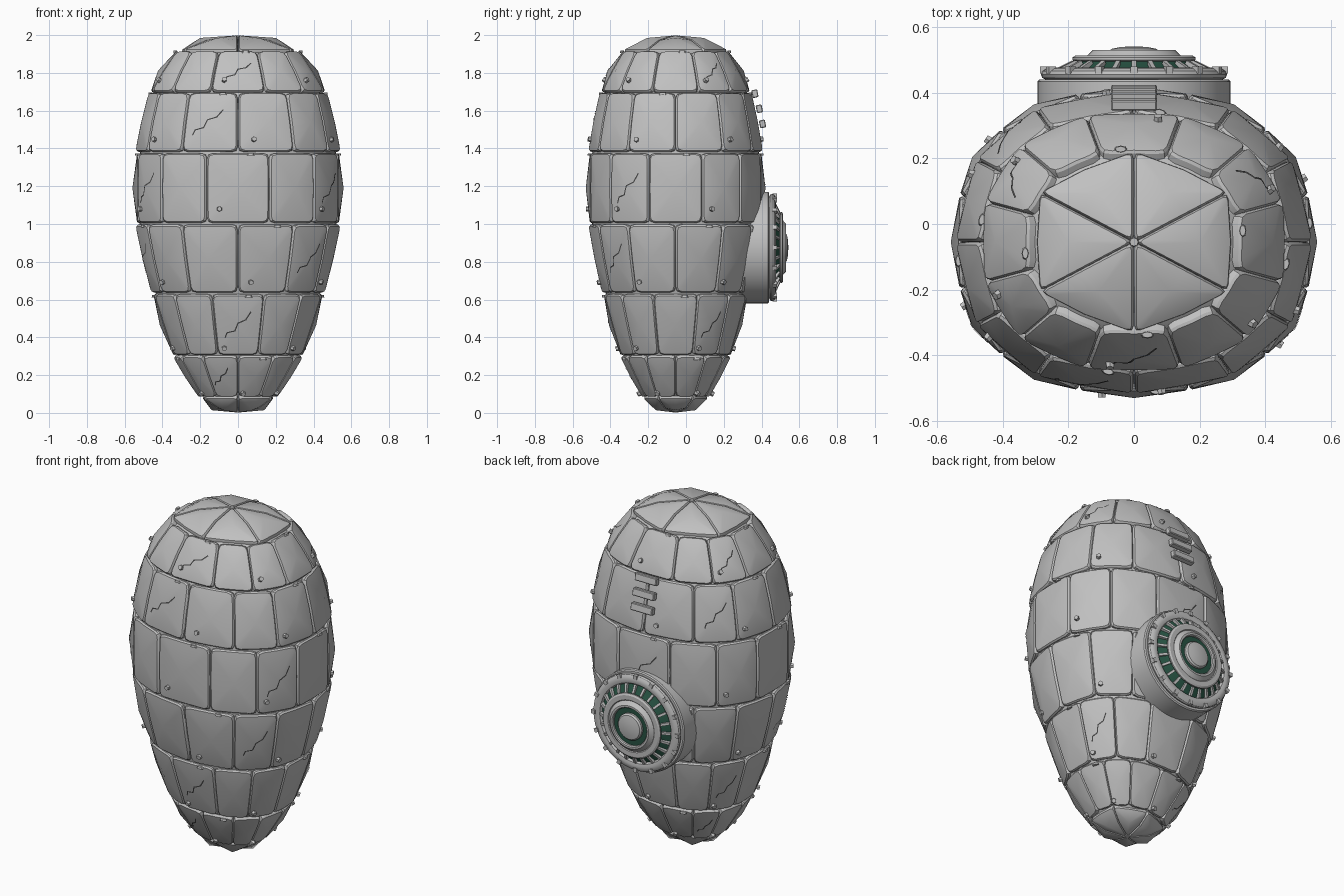
import bpy, bmesh, math
from mathutils import Vector, Matrix
from mathutils.bvhtree import BVHTree

if "Cube" in bpy.data.objects:
    bpy.data.objects.remove(bpy.data.objects["Cube"])


def material(name, rgb):
    m = bpy.data.materials.new(name)
    m.use_nodes = True
    m.diffuse_color = (*rgb, 1)
    m.node_tree.nodes["Principled BSDF"].inputs["Base Color"].default_value = (*rgb, 1)
    return m


GREY = material("stone grey", (.53, .53, .53))
DARK = material("crack grey", (.06, .06, .06))
GREEN = material("dark green", (.02, .085, .055))

CY = -.055      # depth of the egg axis
COUNT = 12      # plates per row
# Egg half-width and height; even entries are the seams between rows
PROFILE = [(0, 0), (.138, .018), (.207, .08), (.285, .19), (.347, .30), (.41, .465),
           (.458, .63), (.515, .815), (.545, 1.0), (.555, 1.19), (.545, 1.38),
           (.523, 1.54), (.472, 1.70), (.42, 1.81), (.33, 1.92), (.2, 1.981), (0, 2)]


def surf(a, i, shrink=1.0):
    """Point on the egg: angle a from the front towards +x, profile entry i."""
    r, z = PROFILE[i]
    bend = lambda v: math.copysign(abs(v) ** .87, v)
    return Vector((r * shrink * bend(math.sin(a)), CY - .85 * r * shrink * bend(math.cos(a)),
                   1 + (z - 1) * (1 - (1 - shrink) * .6)))


def finish(bm, name, mat, smooth=30):
    bmesh.ops.recalc_face_normals(bm, faces=bm.faces)
    me = bpy.data.meshes.new(name)
    bm.to_mesh(me)
    bm.free()
    me.materials.append(mat)
    ob = bpy.data.objects.new(name, me)
    bpy.context.collection.objects.link(ob)
    if smooth:
        bpy.ops.object.select_all(action='DESELECT')
        ob.select_set(True)
        bpy.context.view_layer.objects.active = ob
        bpy.ops.object.shade_smooth_by_angle(angle=math.radians(smooth))


def plate(bm, corners, mids, centre, n, cut=.03):
    """Raised plate with clipped corners; mids[k] lies between corners k and k+1."""
    ring = []
    for k, c in enumerate(corners):
        ends = [c + (m - c) * min(.45, cut / (m - c).length) for m in (mids[k - 1], mids[k])]
        ring += [ends[0], (ends[0] + ends[1] + c * 2) / 4, ends[1], mids[k]]
    loops = [[bm.verts.new(centre + (p - centre) * s - n * d) for p in ring]
             for s, d in ((.935, 0), (.97, .008), (.97, .05))]
    top = bm.verts.new(centre + n * .004)
    for k in range(len(ring)):
        j = (k + 1) % len(ring)
        bm.faces.new((top, loops[0][k], loops[0][j]))
        for lo, hi in zip(loops, loops[1:]):
            bm.faces.new((lo[k], hi[k], hi[j], lo[j]))
    bm.faces.new(loops[2])


def stud(bm, pos, axis, r, h, sides=6, squash=Matrix()):
    m = Matrix.Translation(pos) @ squash @ axis.to_track_quat('Z', 'Y').to_matrix().to_4x4()
    bmesh.ops.create_cone(bm, cap_ends=True, segments=sides, radius1=r, radius2=r * .8,
                          depth=h, matrix=m)


def box(bm, size, m):
    bmesh.ops.create_cube(bm, size=1, matrix=m @ Matrix.Diagonal((*size, 1)))


CRACK = [(-.5, -.5), (-.42, -.3), (-.12, -.22), (0, .08), (.3, .2), (.5, .5)]


def crack(bm, tree, c, e, up, n, w, h):
    """Thin dark zigzag strip laid on a plate."""
    pts = [Vector(p) for p in CRACK]
    path = [a.lerp(b, t / 3) for a, b in zip(pts, pts[1:]) for t in range(3)] + [pts[-1]]
    last = None
    for p in path:
        hit = tree.ray_cast(c + e * p.x * w + up * p.y * h + n * .2, -n)[0]
        if hit is None:
            last = None
            continue
        side = (up - e) * .0025
        pair = [bm.verts.new(hit + side * s + n * .002) for s in (-1, 1)]
        if last:
            bm.faces.new((last[0], pair[0], pair[1], last[1]))
        last = pair


# Inner shell seen through the seams
bm = bmesh.new()
SEG = 48
rings = [[bm.verts.new(surf(math.tau * k / SEG, i, .955)) for k in range(SEG)]
         for i in range(1, len(PROFILE) - 1)]
for a, b in zip(rings, rings[1:]):
    for k in range(SEG):
        bm.faces.new((a[k], a[(k + 1) % SEG], b[(k + 1) % SEG], b[k]))
bm.faces.new(rings[0])
bm.faces.new(rings[-1])
finish(bm, "inner_shell", GREY)

# Six staggered rows of plates, with studs and cracks
studs, cracks = bmesh.new(), bmesh.new()
CRACKED = [(7, 11), (0, 4, 8), (1, 5, 9), (2, 6, 10), (7, 11), (0, 4, 8)]
STUD_DROP = (.41, .38, .34, .29, .28, .2)
half = math.pi / COUNT
for row in range(6):
    bm = bmesh.new()
    lo = 2 + row * 2
    frames = []
    for i in range(COUNT):
        a = half * (2 * i + (row + 1) % 2)
        corners = [surf(a - half, lo), surf(a + half, lo),
                   surf(a + half, lo + 2), surf(a - half, lo + 2)]
        arcs = [surf(a, lo), surf(a + half, lo + 1), surf(a, lo + 2), surf(a - half, lo + 1)]
        # Plate edges run nearly straight, so that each plate is a low pyramid
        mids = [((corners[k] + corners[(k + 1) % 4]) / 2).lerp(arcs[k], .3) for k in range(4)]
        c = surf(a, lo + 1)
        e, up = mids[1] - mids[3], mids[2] - mids[0]
        n = e.cross(up).normalized()
        plate(bm, corners, mids, c, n)
        frames.append((a, c, e, up, n, corners))
    tree = BVHTree.FromBMesh(bm)
    for i, (a, c, e, up, n, corners) in enumerate(frames):
        if i in CRACKED[row]:
            crack(cracks, tree, c, e.normalized(), up.normalized(), n,
                  e.length * .55, up.length * .42)
        if i % 2 == 0:
            hit = tree.ray_cast(c - e * .29 - up * STUD_DROP[row] + n * .2, -n)[0]
            if hit:
                stud(studs, hit, n, .016, .03)
        if i % 3 == (2 if row == 4 else 0):
            # Oval stud lying along the upper edge
            pos = corners[3].lerp(corners[2], .7) - up.normalized() * .012
            turn = Matrix.Rotation(a, 4, 'Z')
            oval = turn @ Matrix.Diagonal((1, .55, 1, 1)) @ turn.inverted()
            stud(studs, pos + n * .006, Vector((0, 0, 1)), .02, .013, 8, oval)
    finish(bm, f"plate_row_{row + 1}", GREY, 25)

# Six wedge plates close each end
for name, rim, mid in (("bottom_cap", 2, 1), ("top_cap", 14, 15)):
    bm = bmesh.new()
    pole = Vector((0, CY, PROFILE[0 if rim == 2 else -1][1]))
    for i in range(6):
        a0, a1 = math.tau * i / 6, math.tau * (i + 1) / 6
        am = (a0 + a1) / 2
        p0, p1 = surf(a0, rim), surf(a1, rim)
        edge = ((p0 + p1) / 2).lerp(surf(am, rim), .25)
        sides = [((p + pole) / 2).lerp(surf(s, mid), .6) for p, s in ((p1, a1), (p0, a0))]
        c = surf(am, mid)
        n = (p1 - p0).cross(pole - edge).normalized()
        n *= 1 if n.z * (pole.z - 1) > 0 else -1
        plate(bm, [p0, p1, pole], [edge, *sides], c, n, .02)
    finish(bm, name, GREY, 25)
    stud(studs, pole + Vector((0, 0, .012 if rim == 2 else -.012)), Vector((0, 0, 1)), .016, .02, 8)
finish(studs, "plate_studs", GREY)
finish(cracks, "plate_cracks", DARK, 0)

# Three slats high on the back
bm = bmesh.new()
for y, z in ((.365, 1.69), (.388, 1.61), (.405, 1.53)):
    box(bm, (.14, .032, .042), Matrix.Translation((0, y, z)) @ Matrix.Rotation(.2, 4, 'X'))
bmesh.ops.bevel(bm, geom=bm.edges[:], offset=.004, segments=1, affect='EDGES')
finish(bm, "back_slats", GREY)

# Round port on the back
PORT = Vector((0, 0, .875))


def lathe(name, mat, profile, seg=48):
    """Turn (radius, y) points around the port axis."""
    bm = bmesh.new()
    vs = [bm.verts.new((r, y, PORT.z)) for r, y in profile]
    es = [bm.edges.new(p) for p in zip(vs, vs[1:])]
    bmesh.ops.spin(bm, geom=vs + es, cent=PORT, axis=(0, 1, 0), angle=math.tau,
                   steps=seg, use_duplicate=False)
    bmesh.ops.remove_doubles(bm, verts=bm.verts, dist=.0005)
    finish(bm, name, mat)


lathe("port_housing", GREY, [(0, .2), (.295, .2), (.295, .434), (.289, .44), (0, .44)])
lathe("port_flange", GREY, [(.226, .43), (.226, .462), (.234, .473), (.25, .477), (.268, .474),
                            (.28, .466), (.284, .456), (.28, .446), (.265, .438)])
lathe("port_green_ring", GREEN, [(.235, .458), (.222, .463), (.17, .498), (0, .498)])
lathe("port_inner_ring", GREY, [(.145, .49), (.145, .508), (.152, .514), (.178, .514),
                                (.188, .508), (.188, .500), (.17, .494)])
lathe("port_step_ring", GREY, [(.11, .49), (.11, .524), (.115, .53), (.126, .53),
                               (.133, .523), (.15, .508)])
lathe("port_green_groove", GREEN, [(.112, .514), (0, .514)])
lathe("port_hub", GREY, [(.078, .505), (.078, .525), (.07, .534), (.04, .54), (0, .542)])


def around(count, radius, y):
    """Matrices spaced around the port, local x pointing outwards."""
    for k in range(count):
        yield (Matrix.Translation(PORT) @ Matrix.Rotation(math.tau * k / count, 4, 'Y')
               @ Matrix.Translation((radius, y, 0)))


bm = bmesh.new()
for m in around(24, .206, .478):
    box(bm, (.05, .022, .014), m @ Matrix.Rotation(-.45, 4, 'Z'))
finish(bm, "port_fins", GREY, 0)
bm = bmesh.new()
for m in around(16, .274, .47):
    box(bm, (.024, .022, .022), m)
finish(bm, "port_bolts", GREY, 0)
